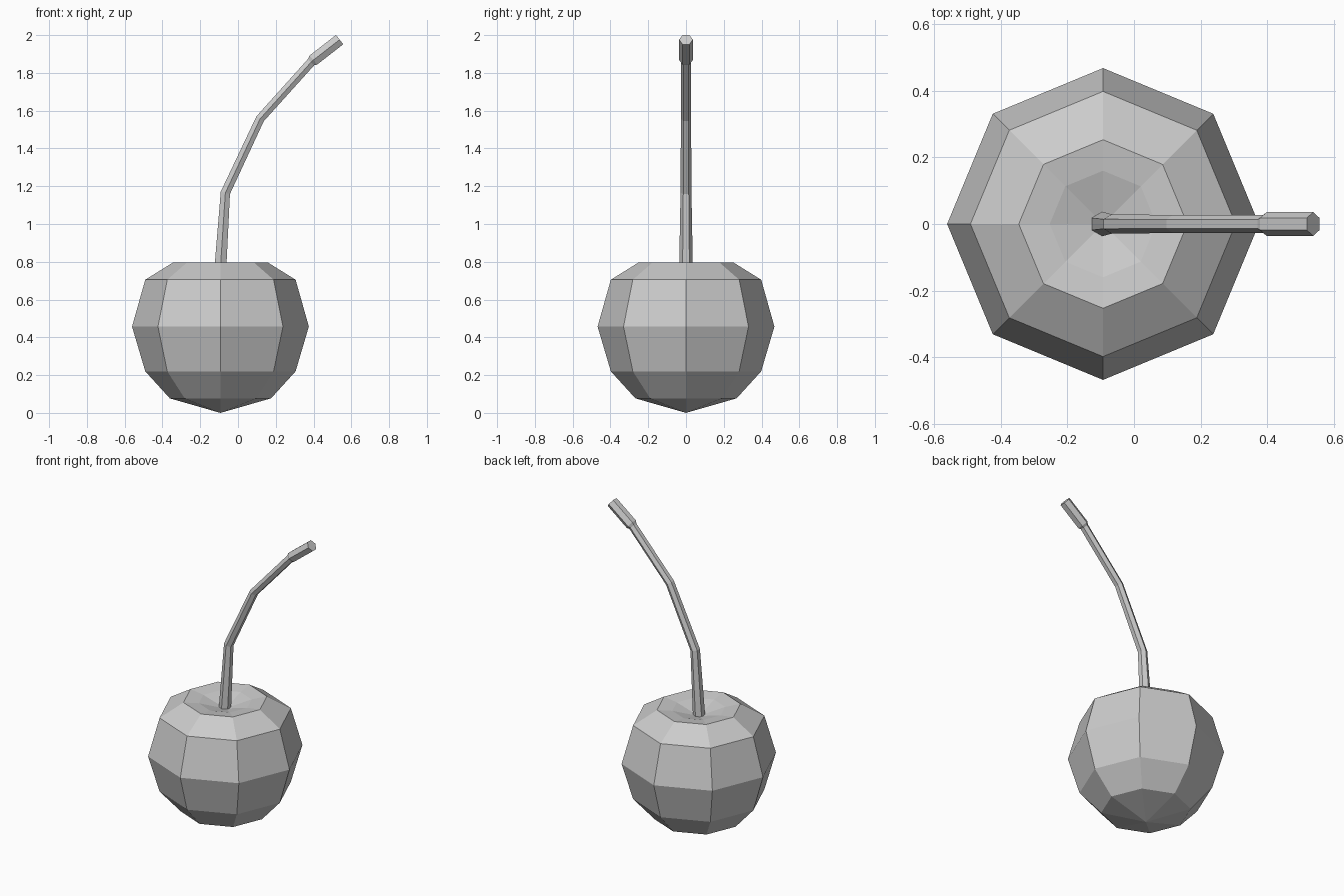
import bpy, bmesh
from math import sin, cos, pi
from mathutils import Vector

if "Cube" in bpy.data.objects:
    bpy.data.objects.remove(bpy.data.objects["Cube"])


def skin_rings(name, rings, cap_ends=True):
    """Bridge equal-sided rings of points into a flat-shaded object."""
    bm = bmesh.new()
    loops = [[bm.verts.new(p) for p in ring] for ring in rings]
    n = len(loops[0])
    for a, b in zip(loops, loops[1:]):
        for i in range(n):
            j = (i + 1) % n
            bm.faces.new((a[i], a[j], b[j], b[i]))
    if cap_ends:
        bm.faces.new(loops[0][::-1])
        bm.faces.new(loops[-1])
    bmesh.ops.remove_doubles(bm, verts=bm.verts, dist=1e-5)
    bmesh.ops.recalc_face_normals(bm, faces=bm.faces)
    mesh = bpy.data.meshes.new(name)
    bm.to_mesh(mesh)
    bm.free()
    obj = bpy.data.objects.new(name, mesh)
    bpy.context.collection.objects.link(obj)
    return obj


# Fruit: eight-sided lathe with a dimpled top (radius, height)
CX = -0.093
profile = [(0, 0), (0.268, 0.077), (0.398, 0.22), (0.468, 0.457), (0.398, 0.705),
           (0.253, 0.795), (0.16, 0.782), (0, 0.735)]
skin_rings("fruit", [[(CX + r * cos(k * pi / 4), r * sin(k * pi / 4), z) for k in range(8)]
                     for r, z in profile], cap_ends=False)

# Stem: six-sided tube swept along a bent path (x, z, radius), thicker at the tip
path = [(-0.096, 0.725, 0.037), (-0.067, 1.165, 0.029), (0.117, 1.557, 0.027),
        (0.387, 1.857, 0.027), (0.399, 1.868, 0.036), (0.538, 1.976, 0.036)]
pts = [Vector((x, 0, z)) for x, z, r in path]
rings = []
for i, (p, (_, _, r)) in enumerate(zip(pts, path)):
    before = (p - pts[i - 1]).normalized() if i else Vector()
    after = (pts[i + 1] - p).normalized() if i < len(pts) - 1 else Vector()
    tangent = (before + after).normalized()
    side = Vector((0, 1, 0))
    up = tangent.cross(side)
    rings.append([p + r * (cos(k * pi / 3) * side + sin(k * pi / 3) * up) for k in range(6)])
skin_rings("stem", rings)
